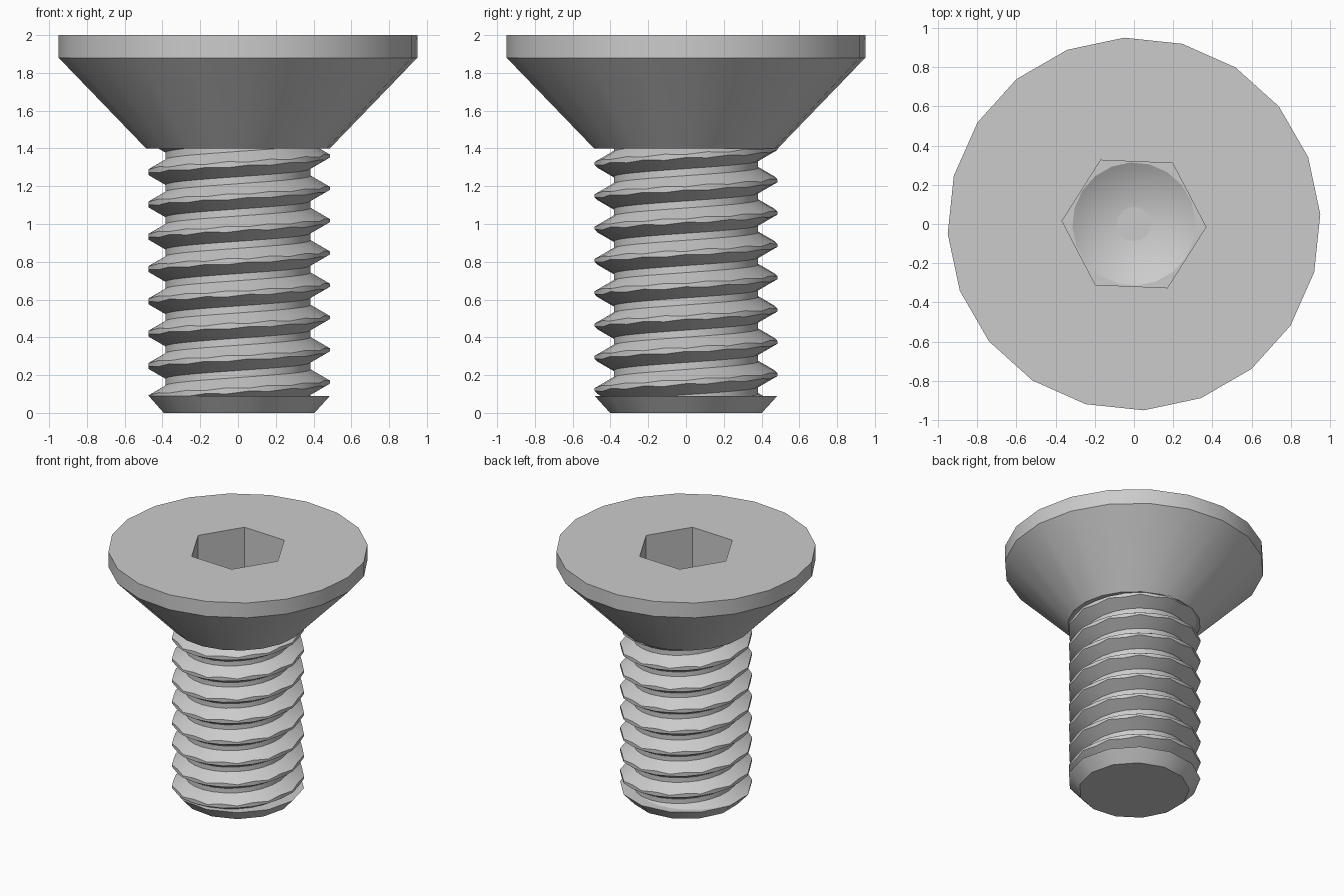
import bpy
import bmesh
from math import pi, cos, sin, radians, tan

cube = bpy.data.objects.get("Cube")
if cube:
    bpy.data.objects.remove(cube, do_unlink=True)

steel = bpy.data.materials.new("grey steel")
steel.use_nodes = True
steel.diffuse_color = (0.6, 0.6, 0.6, 1)
steel.node_tree.nodes["Principled BSDF"].inputs["Base Color"].default_value = (0.6, 0.6, 0.6, 1)

TIP_SIDES = 13
MAJOR, MINOR = 0.487, 0.385
PITCH = 0.171
TIP_TOP, HEAD_BASE = 0.09, 1.4


def ring(bm, radius, z, sides, turn=0.0):
    return [bm.verts.new((radius * cos(turn + 2 * pi * i / sides),
                          radius * sin(turn + 2 * pi * i / sides), z))
            for i in range(sides)]


def skin(bm, a, b):
    n = len(a)
    for i in range(n):
        j = (i + 1) % n
        bm.faces.new((a[i], a[j], b[j], b[i]))


def fill_between(bm, outer, inner):
    """Flat face between two loops with different side counts."""
    edges = []
    for loop in (outer, inner):
        for i, v in enumerate(loop):
            w = loop[(i + 1) % len(loop)]
            edges.append(bm.edges.get((v, w)) or bm.edges.new((v, w)))
    bmesh.ops.triangle_fill(bm, edges=edges, use_beauty=True, normal=(0, 0, 1))


def finish(bm, name, recalc=True):
    if recalc:
        bmesh.ops.recalc_face_normals(bm, faces=bm.faces[:])
    mesh = bpy.data.meshes.new(name)
    bm.to_mesh(mesh)
    bm.free()
    mesh.materials.append(steel)
    obj = bpy.data.objects.new(name, mesh)
    bpy.context.collection.objects.link(obj)
    bpy.ops.object.select_all(action='DESELECT')
    obj.select_set(True)
    bpy.context.view_layer.objects.active = obj
    bpy.ops.object.shade_smooth_by_angle(angle=radians(30))
    return obj


# Countersunk head with hexagonal socket and drilled conical floor
bm = bmesh.new()
turn = radians(3)
neck = ring(bm, 0.487, HEAD_BASE, 20, turn)
rim_low = ring(bm, 0.951, 1.88, 20, turn)
rim_top = ring(bm, 0.951, 2.0, 20, turn)
hex_top = ring(bm, 0.367, 2.0, 6, radians(-2.4))
hex_floor = ring(bm, 0.367, 1.55, 6, radians(-2.4))
drill = ring(bm, 0.314, 1.55, 20, turn)
point = bm.verts.new((0, 0, 1.37))
bm.faces.new(neck)
skin(bm, neck, rim_low)
skin(bm, rim_low, rim_top)
skin(bm, hex_top, hex_floor)
fill_between(bm, rim_top, hex_top)
fill_between(bm, hex_floor, drill)
for i in range(20):
    bm.faces.new((drill[i], drill[(i + 1) % 20], point))
finish(bm, "countersunk_head")

# Chamfered tip
bm = bmesh.new()
low = ring(bm, 0.405, 0, TIP_SIDES)
high = ring(bm, MAJOR, TIP_TOP, TIP_SIDES)
skin(bm, low, high)
bm.faces.new(low)
bm.faces.new(high)
finish(bm, "chamfered_tip")

# Shank core
bm = bmesh.new()
low = ring(bm, MINOR, TIP_TOP - 0.02, 26)
high = ring(bm, MINOR, HEAD_BASE + 0.02, 26)
skin(bm, low, high)
bm.faces.new(low)
bm.faces.new(high)
finish(bm, "shank_core")

# Helical thread, its crest trimmed to the faceted outline of the tip
bm = bmesh.new()
steps = 2 * TIP_SIDES
facet = 2 * pi / TIP_SIDES
slope = tan(radians(30))
root = MINOR - 0.006
previous = None
for k in range(-steps, steps * 10):
    angle = 2 * pi * k / steps
    z = 1.36 - 8 * PITCH + PITCH * k / steps
    crest = MAJOR * cos(facet / 2) / cos(angle % facet - facet / 2)
    half_crest = 0.008 + (MAJOR - crest) * slope
    half_root = 0.008 + (MAJOR - root) * slope
    section = [bm.verts.new((r * cos(angle), r * sin(angle), z + dz))
               for r, dz in ((root, -half_root), (crest, -half_crest),
                             (crest, half_crest), (root, half_root))]
    if previous:
        for a in range(3):
            bm.faces.new((previous[a], section[a], section[a + 1], previous[a + 1]))
    previous = section
for height, direction in ((TIP_TOP, -1), (HEAD_BASE + 0.02, 1)):
    bmesh.ops.bisect_plane(bm, geom=bm.verts[:] + bm.edges[:] + bm.faces[:],
                           plane_co=(0, 0, height), plane_no=(0, 0, direction),
                           clear_outer=True)
finish(bm, "screw_thread", recalc=False)
